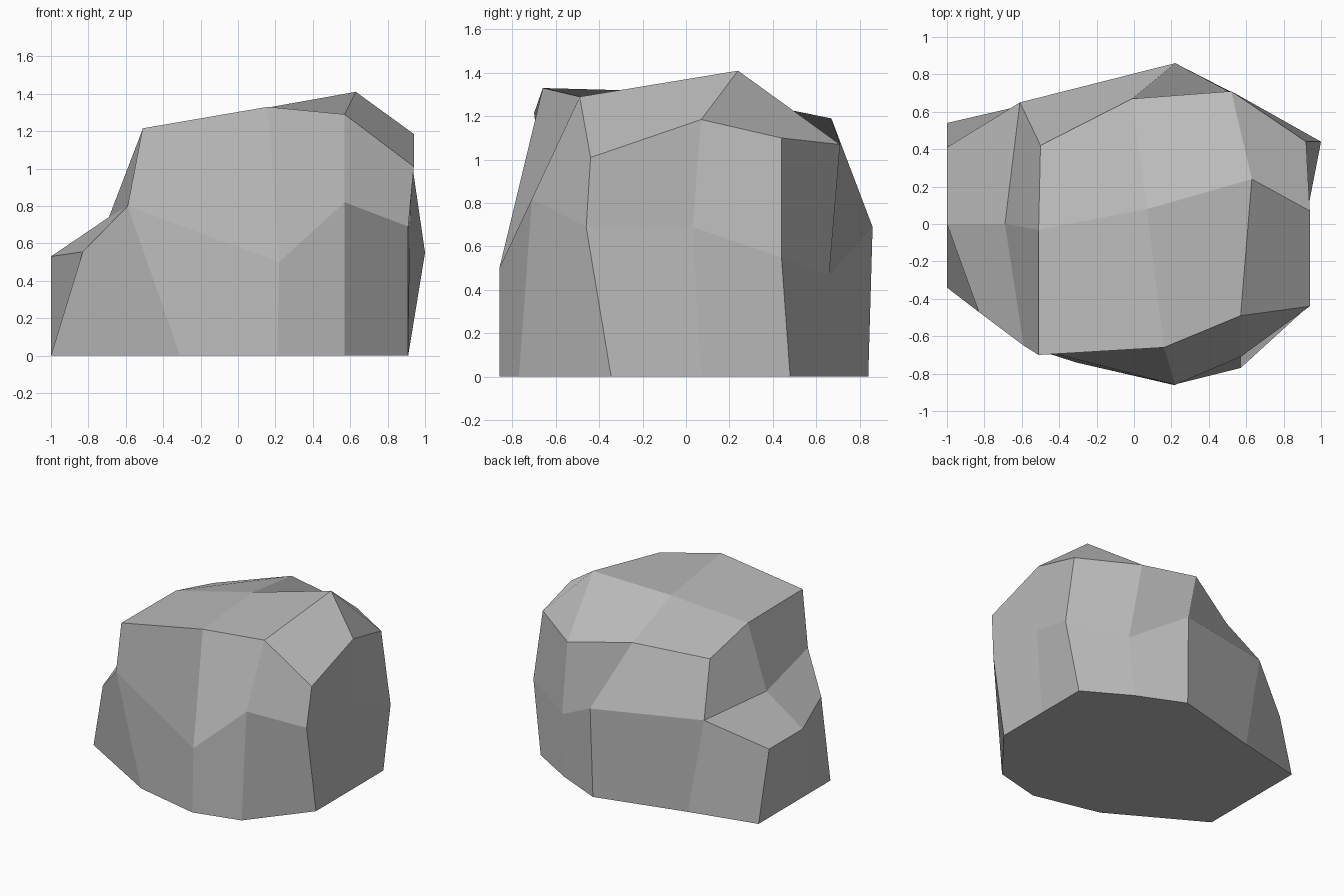
import bpy
import bmesh

# Remove the default object
default = bpy.data.objects.get("Cube")
if default:
    bpy.data.objects.remove(default, do_unlink=True)


def make_material(name, colour):
    material = bpy.data.materials.new(name)
    material.use_nodes = True
    material.diffuse_color = colour
    shader = material.node_tree.nodes.get("Principled BSDF")
    shader.inputs["Base Color"].default_value = colour
    shader.inputs["Roughness"].default_value = 0.9
    return material


# Ground outline, counter-clockwise from the low front corner
base_outline = [
    (-1, -.34), (-.31, -.74), (.21, -.86), (.57, -.77),
    (.91, -.345), (.91, .07), (.91, .48), (.57, .68),
    (.21, .84), (-.48, .66), (-1, .54), (-1, 0),
]

# Waist ring, one corner above each ground corner
waist_outline = [
    (-.83, -.47, .555), (-.59, -.65, .8), (.22, -.86, .5), (.57, -.71, .82),
    (.91, -.46, .69), (.92, .03, .69), (1, .44, .55), (.6, .66, .47),
    (.22, .86, .69), (-.61, .65, .74), (-1, .41, .53), (-1, 0, .53),
]

# Shoulder ring around the crown, from the front notch corner to the back one
shoulder_outline = [
    (-.51, -.7, 1.215), (.16, -.66, 1.33), (.57, -.49, 1.29),
    (.94, -.44, 1.01), (.94, .07, 1.185), (.92, .44, 1.1),
    (.52, .71, 1.07), (-.01, .67, 1.19), (-.5, .42, 1.1),
]

mesh_builder = bmesh.new()


def add_corner(position):
    return mesh_builder.verts.new(position)


def add_face(*corners):
    return mesh_builder.faces.new(corners)


def add_band(lower, upper, closed=False):
    """Join two matching rows of corners with quads."""
    count = len(lower)
    for i in range(count if closed else count - 1):
        j = (i + 1) % count
        add_face(lower[i], lower[j], upper[j], upper[i])


base = [add_corner((x, y, 0)) for x, y in base_outline]
waist = [add_corner(p) for p in waist_outline]
shoulder = [add_corner(p) for p in shoulder_outline]
notch = add_corner((-.69, 0, .74))
notch_rim = add_corner((-.51, -.03, 1.21))
crown = add_corner((.07, .08, 1.31))
peak = add_corner((.63, .24, 1.41))

# Underside and lower walls
mesh_builder.faces.new(list(reversed(base)))
add_band(base, waist, closed=True)

# Upper walls, open at the notch
front_notch, back_notch = waist[1], waist[9]
add_band(waist[1:10], shoulder)

# Low ledge and the wall rising behind it
add_face(waist[0], front_notch, notch, waist[-1])
add_face(waist[-1], notch, back_notch, waist[-2])
add_face(front_notch, shoulder[0], notch_rim, notch)
add_face(notch, notch_rim, shoulder[-1], back_notch)

# Crown facets
add_face(notch_rim, shoulder[0], shoulder[1], crown)
add_face(crown, shoulder[1], shoulder[2], peak)
add_face(peak, shoulder[2], shoulder[3], shoulder[4])
add_face(peak, shoulder[4], shoulder[5], shoulder[6])
add_face(crown, peak, shoulder[6], shoulder[7])
add_face(notch_rim, crown, shoulder[7], shoulder[8])

bmesh.ops.recalc_face_normals(mesh_builder, faces=mesh_builder.faces[:])

# Flat-shaded boulder object
boulder_mesh = bpy.data.meshes.new("boulder")
mesh_builder.to_mesh(boulder_mesh)
mesh_builder.free()
boulder_mesh.materials.append(make_material("stone_grey", (.5, .5, .5, 1)))
boulder = bpy.data.objects.new("boulder", boulder_mesh)
bpy.context.collection.objects.link(boulder)
